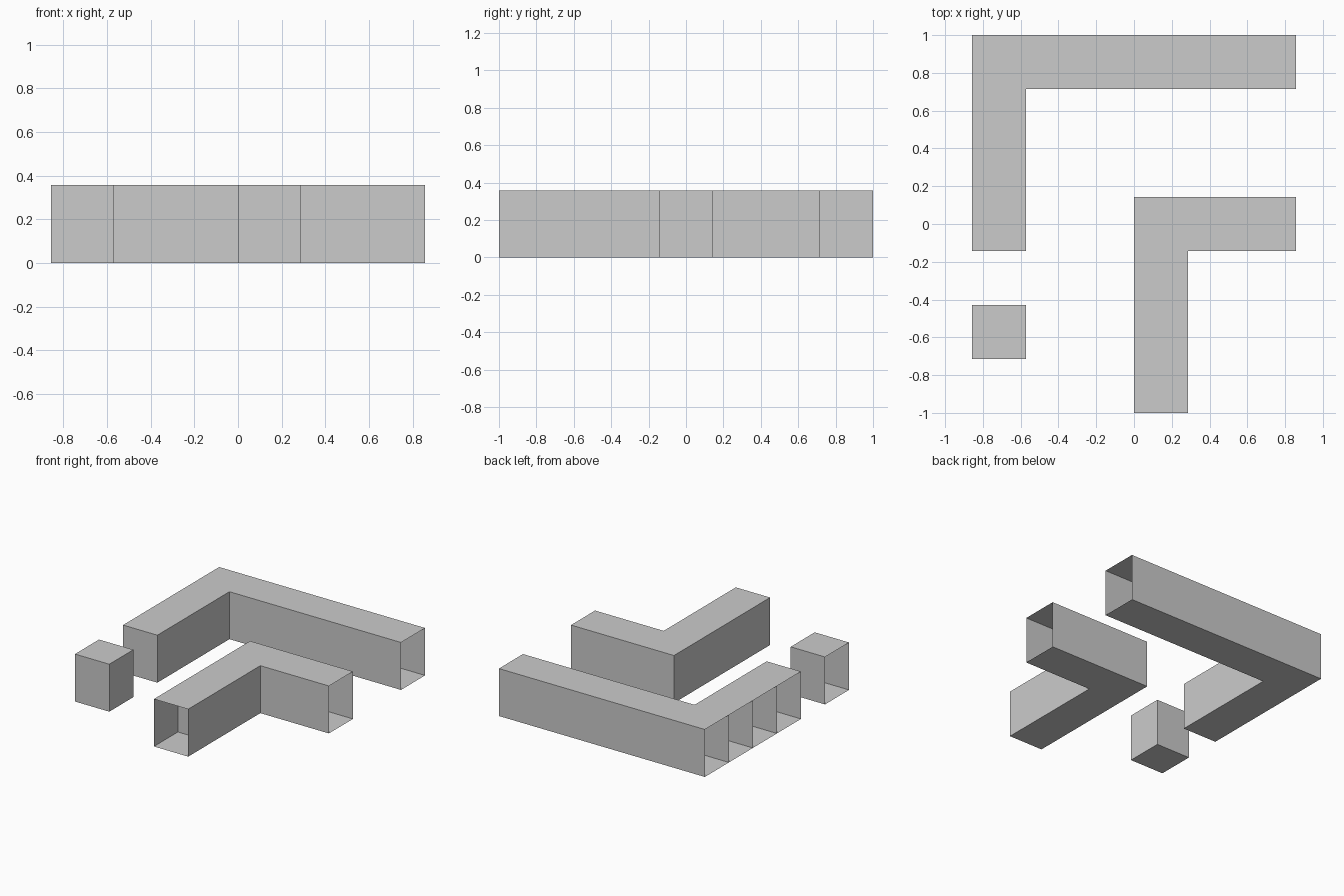
import bpy, bmesh

if "Cube" in bpy.data.objects:
    bpy.data.objects.remove(bpy.data.objects["Cube"])

U = 2 / 7            # cell size on plan
H = 1.25 * U         # wall height
COLS = 6             # plan is 6 cells wide, 7 deep

grey = bpy.data.materials.new("plain grey")
grey.diffuse_color = (0.6, 0.6, 0.6, 1)
grey.use_nodes = True
grey.node_tree.nodes["Principled BSDF"].inputs["Base Color"].default_value = grey.diffuse_color


def build_block(name, cells):
    """Row of hollow cells with partitions, open on the left, right and front plan limits."""
    bm = bmesh.new()
    verts, done = {}, set()

    def vert(i, j, k):
        if (i, j, k) not in verts:
            verts[i, j, k] = bm.verts.new(((i - COLS / 2) * U, -1 + j * U, k * H))
        return verts[i, j, k]

    def face(*corners):
        key = frozenset(corners)
        if key not in done:
            done.add(key)
            bm.faces.new([vert(*c) for c in corners])

    def wall(a, b):
        face((*a, 0), (*b, 0), (*b, 1), (*a, 1))

    for i, j in cells:
        p, q, r, s = (i, j), (i + 1, j), (i + 1, j + 1), (i, j + 1)
        face(*[(*c, 1) for c in (p, q, r, s)])      # top
        face(*[(*c, 0) for c in (s, r, q, p)])      # bottom
        wall(r, s)                                  # back
        if j > 0:
            wall(p, q)                              # front
        if i < COLS - 1:
            wall(q, r)                              # right
        if i > 0:
            wall(s, p)                              # left

    mesh = bpy.data.meshes.new(name)
    bm.to_mesh(mesh)
    bm.free()
    mesh.materials.append(grey)
    bpy.context.collection.objects.link(bpy.data.objects.new(name, mesh))


# Large L: back row plus left column
build_block("large_corner_wall", [(i, 6) for i in range(6)] + [(0, j) for j in (3, 4, 5)])
# Small L: middle row plus a column running to the front
build_block("small_corner_wall", [(i, 3) for i in (3, 4, 5)] + [(3, j) for j in range(3)])
# Single free-standing cell
build_block("single_pillar", [(0, 1)])
